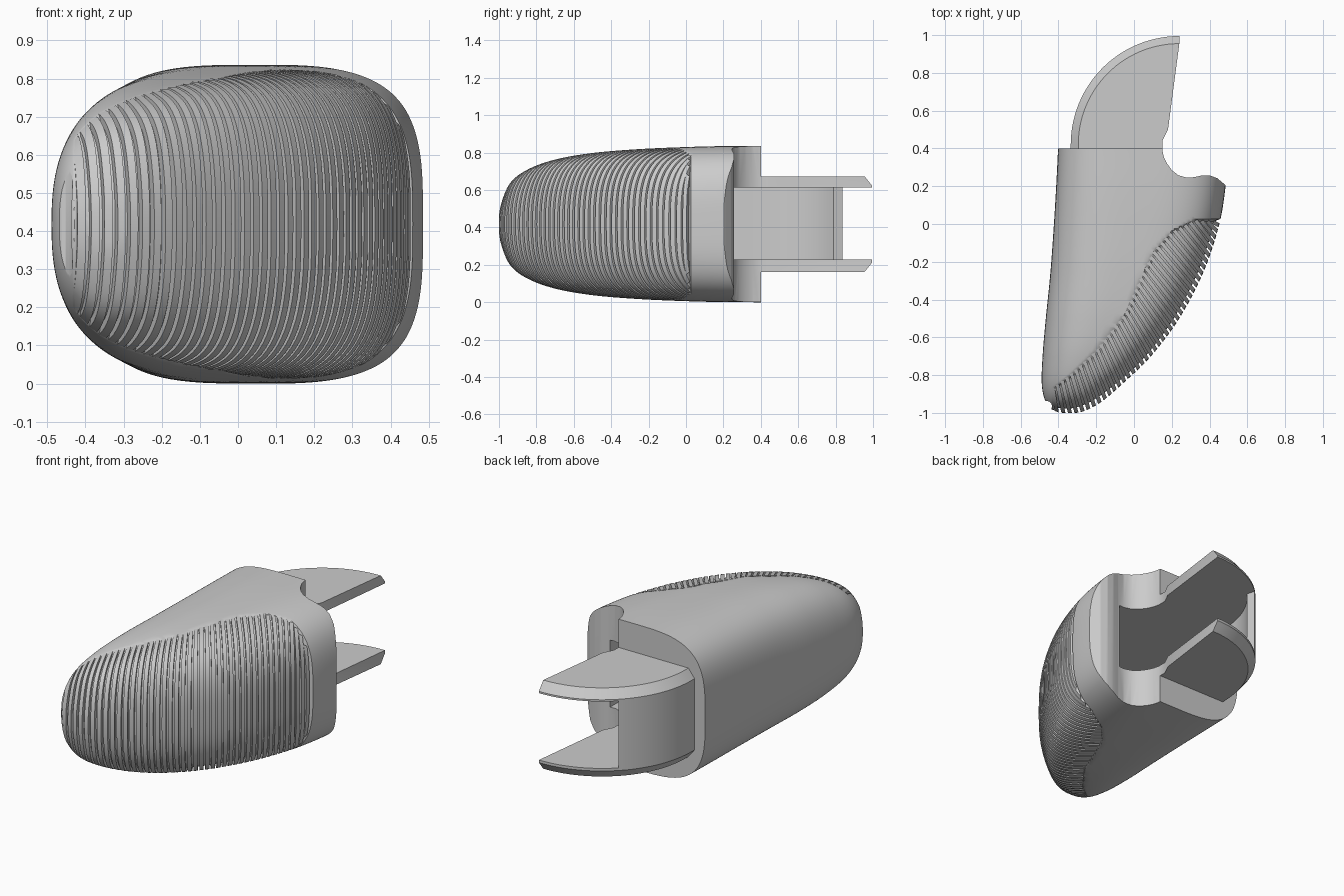
import bpy, bmesh, math
from mathutils import Vector

if "Cube" in bpy.data.objects:
    bpy.data.objects.remove(bpy.data.objects["Cube"])

ZC = 0.418
# y, left x, right x, half height of the body sections
ROWS = [(-1.0, -.37, -.31, .03), (-.985, -.43, -.25, .12), (-.94, -.468, -.17, .22),
        (-.85, -.488, -.065, .29), (-.7, -.484, .09, .345), (-.5, -.467, .24, .38),
        (-.25, -.442, .37, .401), (0, -.424, .452, .412), (.2, -.412, .485, .417),
        (.4, -.402, .50, .418)]
# edge of the ribbed pad and its outer outline, seen from above
EDGE = [(.42, .01), (.32, .02), (.2, -.04), (.1, -.15), (.03, -.3), (-.05, -.48),
        (-.2, -.67), (-.34, -.80), (-.43, -.87)]
OUTER = [(.455, -.01), (.43, -.09), (.37, -.25), (.285, -.42), (.185, -.58),
         (.02, -.77), (-.14, -.91), (-.27, -.98), (-.41, -.99)]


def section(y):
    """Centre x, half width, half height, roundness of the body at y."""
    v = [math.sqrt((r[0] + 1) / 1.4) for r in ROWS]
    q = math.sqrt(max(0, min(1, (y + 1) / 1.4)))
    i = 0
    while i < len(v) - 2 and q > v[i + 1]:
        i += 1
    w = v[i + 1] - v[i]
    t = (q - v[i]) / w

    def slope(j, c):
        a, b = max(j - 1, 0), min(j + 1, len(v) - 1)
        return (ROWS[b][c] - ROWS[a][c]) / (v[b] - v[a])

    def val(c):
        return ((2*t**3 - 3*t*t + 1) * ROWS[i][c] + (3*t*t - 2*t**3) * ROWS[i + 1][c]
                + w * ((t**3 - 2*t*t + t) * slope(i, c) + (t**3 - t*t) * slope(i + 1, c)))
    l, r, h = val(1), val(2), val(3)
    return (l + r) / 2, (r - l) / 2, h, 2.05 + 1.4 * q


def height(x, y):
    """Half thickness of the body at a point, negative outside."""
    if y < -1:
        return -1
    c, w, h, n = section(y)
    u = abs(x - c) / w
    return h * (1 - u**n)**(1 / n) if u < 1 else -1


def along(pts, t):
    p = [Vector(a) for a in pts]
    d = t * sum((b - a).length for a, b in zip(p, p[1:]))
    for a, b in zip(p, p[1:]):
        l = (b - a).length
        if d <= l:
            return a.lerp(b, d / l)
        d -= l
    return p[-1]


def recess(x, y):
    """0 outside the ribbed pad, rising to 1 just inside its edge."""
    edge = -.43
    if y > .015:
        return 0
    for (xa, ya), (xb, yb) in zip(EDGE[1:], EDGE[2:]):
        if yb <= y <= ya:
            edge = xa + (xb - xa) * (y - ya) / (yb - ya)
    return max(0, min(1, (x - edge) / .03))


def finish(name, bm):
    bmesh.ops.recalc_face_normals(bm, faces=bm.faces[:])
    me = bpy.data.meshes.new(name)
    bm.to_mesh(me)
    bm.free()
    ob = bpy.data.objects.new(name, me)
    bpy.context.collection.objects.link(ob)
    return ob


def loft(name, rings):
    bm = bmesh.new()
    vs = [[bm.verts.new(p) for p in r] for r in rings]
    n = len(vs[0])
    for a, b in zip(vs, vs[1:]):
        for i in range(n):
            j = (i + 1) % n
            bm.faces.new((a[i], a[j], b[j], b[i]))
    bm.faces.new(vs[0])
    bm.faces.new(vs[-1])
    return finish(name, bm)


def prism(name, pts, z0, z1):
    return loft(name, [[(x, y, z) for x, y in pts] for z in (z0, z1)])


def combine(ob, other, op):
    m = ob.modifiers.new("cut", 'BOOLEAN')
    m.operation, m.object, m.solver = op, other, 'EXACT'
    bpy.context.view_layer.objects.active = ob
    bpy.ops.object.modifier_apply(modifier=m.name)
    bpy.data.objects.remove(other)


def arc(r, a0, a1, n):
    """Points on the tongue arc seen from above."""
    return [(.24 - r * math.cos(a0 + (a1 - a0) * i / n),
             .42 + r * math.sin(a0 + (a1 - a0) * i / n)) for i in range(n + 1)]


# body shell, sunk slightly where the ribbed pad sits
rings = []
for k in range(151):
    y = -1 + 1.4 * (k / 150)**1.5
    c, w, h, n = section(y)
    ring = []
    for i in range(192):
        a = 2 * math.pi * i / 192
        ca, sa = math.cos(a), math.sin(a)
        x = math.copysign(abs(ca)**(2 / n), ca) * w
        z = math.copysign(abs(sa)**(2 / n), sa) * h
        f = recess(c + x, y)
        # the tip also sinks backwards
        dy = .024 * max(0, 1 - (y + 1) / .2) * f
        if x > 0:
            x *= max(.3, 1 - .03 * f / w)
        z *= max(.3, 1 - .018 * f / h)
        ring.append((c + x, y + dy, ZC + z))
    rings.append(ring)
body = loft("fingertip_body", rings)

# scooped notch at the back right
combine(body, prism("notch_cutter", [
    (.15, .5), (.15, .39), (.158, .355), (.175, .32), (.2, .285), (.235, .258), (.28, .245),
    (.32, .248), (.36, .257), (.4, .257), (.44, .243), (.48, .21), (.52, .15), (.7, .15),
    (.7, .5)], -.2, 1.1), 'DIFFERENCE')

# curved tongue with chamfered outer rim
tongue_rings = []
for z, r in ((.163, .535), (.213, .575), (.623, .575), (.673, .535)):
    pts = arc(r, 0, math.pi / 2, 28)
    tongue_rings.append([(x, y, z) for x, y in
                         [(pts[0][0], .2)] + pts + [(.18, .5), (.15, .44), (.15, .2)]])
combine(body, loft("tongue", tongue_rings), 'UNION')

# slot separating the two flaps and hollowing the inside
slot = [(.31, -.02), (.31, 1.1), (-.2, 1.1), (-.158, .845)]
slot += arc(.53, math.radians(44), 0, 18) + [(-.29, -.1), (-.27, -.4), (-.2, -.5), (-.05, -.5),
                                             (.1, -.38)]
combine(body, prism("slot_cutter", slot, .228, .613), 'DIFFERENCE')

# small groove at the tip
groove = [(-.462 + .028 * math.cos(i * math.pi / 8), -.965 + .028 * math.sin(i * math.pi / 8))
          for i in range(16)]
combine(body, prism("tip_cutter", groove, .24, .6), 'DIFFERENCE')

# ribs following the body surface around the pad
bm = bmesh.new()
COUNT, STEPS = 42, 18
for k in range(COUNT):
    t = k / (COUNT - 1)
    b, o = along(EDGE, t), along(OUTER, t)
    d = (o - b).normalized()
    side = Vector((-d.y, d.x))
    loops = []
    for off in (-.0105, .0105):
        # find where this side of the rib leaves the body outline
        s, hi = 0, 1.0
        base = b + side * off
        for _ in range(30):
            mid = (s + hi) / 2
            p = base + d * mid
            if height(p.x, p.y) > 0:
                s = mid
            else:
                hi = mid
        outer, inner = [], []
        for i in range(-STEPS, STEPS + 1):
            f = math.cos(math.pi / 2 * i / STEPS)
            p = base + d * s * f
            z = max(0, height(p.x, p.y)) if i else 0
            z = math.copysign(z, i)
            outer.append((p.x, p.y, ZC + z))
            q = base + d * max(s - .05, .3 * s) * f
            inner.append((q.x, q.y, ZC + z * .88))
        loops += [outer, inner] if off < 0 else [inner, outer]
    vs = [[bm.verts.new(p) for p in l] for l in loops]
    for i in range(2 * STEPS):
        for a in range(4):
            c = (a + 1) % 4
            bm.faces.new((vs[a][i], vs[c][i], vs[c][i + 1], vs[a][i + 1]))
    bm.faces.new([v[0] for v in vs])
    bm.faces.new([v[-1] for v in vs])
ribs = finish("grip_ribs", bm)

# smooth shading with sharp edges
for ob in (body, ribs):
    bpy.ops.object.select_all(action='DESELECT')
    ob.select_set(True)
    bpy.context.view_layer.objects.active = ob
    bpy.ops.object.shade_smooth_by_angle(angle=math.radians(30))
